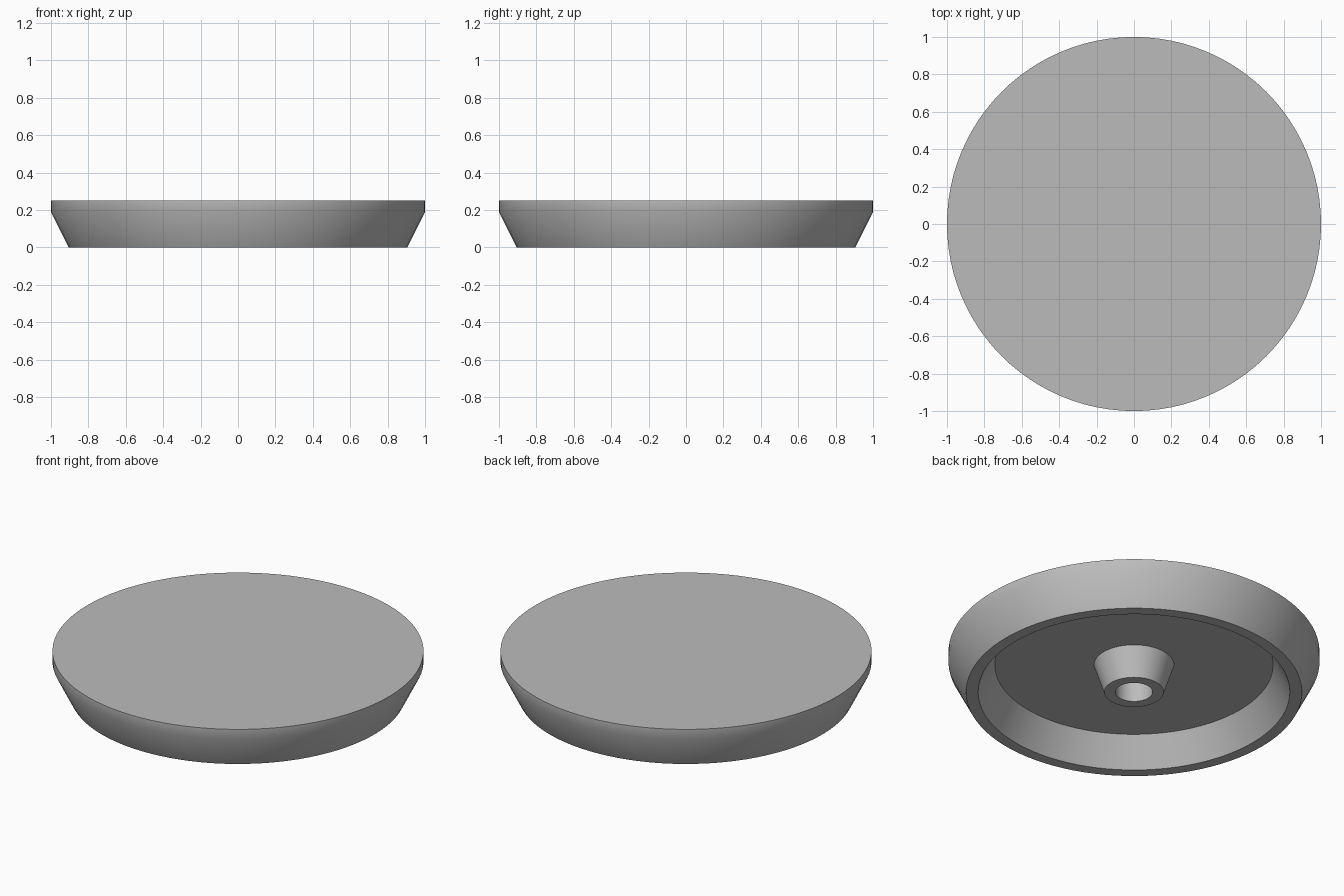
import bpy
import bmesh
from math import radians, tau

cube = bpy.data.objects.get("Cube")
if cube:
    bpy.data.objects.remove(cube, do_unlink=True)

grey = bpy.data.materials.new("plain grey")
grey.use_nodes = True
colour = (0.5, 0.5, 0.5, 1)
grey.diffuse_color = colour
grey.node_tree.nodes["Principled BSDF"].inputs["Base Color"].default_value = colour


def lathe(name, profile, steps=96):
    """Revolve a radius/height profile around the z axis."""
    bm = bmesh.new()
    verts = [bm.verts.new((r, 0, z)) for r, z in profile]
    edges = [bm.edges.new(pair) for pair in zip(verts, verts[1:])]
    bmesh.ops.spin(bm, geom=verts + edges, cent=(0, 0, 0), axis=(0, 0, 1),
                   angle=tau, steps=steps)
    bmesh.ops.remove_doubles(bm, verts=bm.verts, dist=0.0001)
    bmesh.ops.recalc_face_normals(bm, faces=bm.faces)
    mesh = bpy.data.meshes.new(name)
    bm.to_mesh(mesh)
    bm.free()
    mesh.materials.append(grey)
    obj = bpy.data.objects.new(name, mesh)
    bpy.context.collection.objects.link(obj)
    bpy.ops.object.select_all(action="DESELECT")
    obj.select_set(True)
    bpy.context.view_layer.objects.active = obj
    bpy.ops.object.shade_smooth_by_angle(angle=radians(30))
    return obj


# Flat disc with a tapered skirt, hollow underside and central socketed boss
lathe("round_cap", [
    (0, 0.25), (1, 0.25), (1, 0.19),            # top and rim
    (0.905, 0), (0.84, 0), (0.75, 0.17),        # skirt and recess wall
    (0.215, 0.17), (0.16, 0), (0.1, 0),         # recess floor and boss
    (0.1, 0.17), (0, 0.17),                     # socket
])
